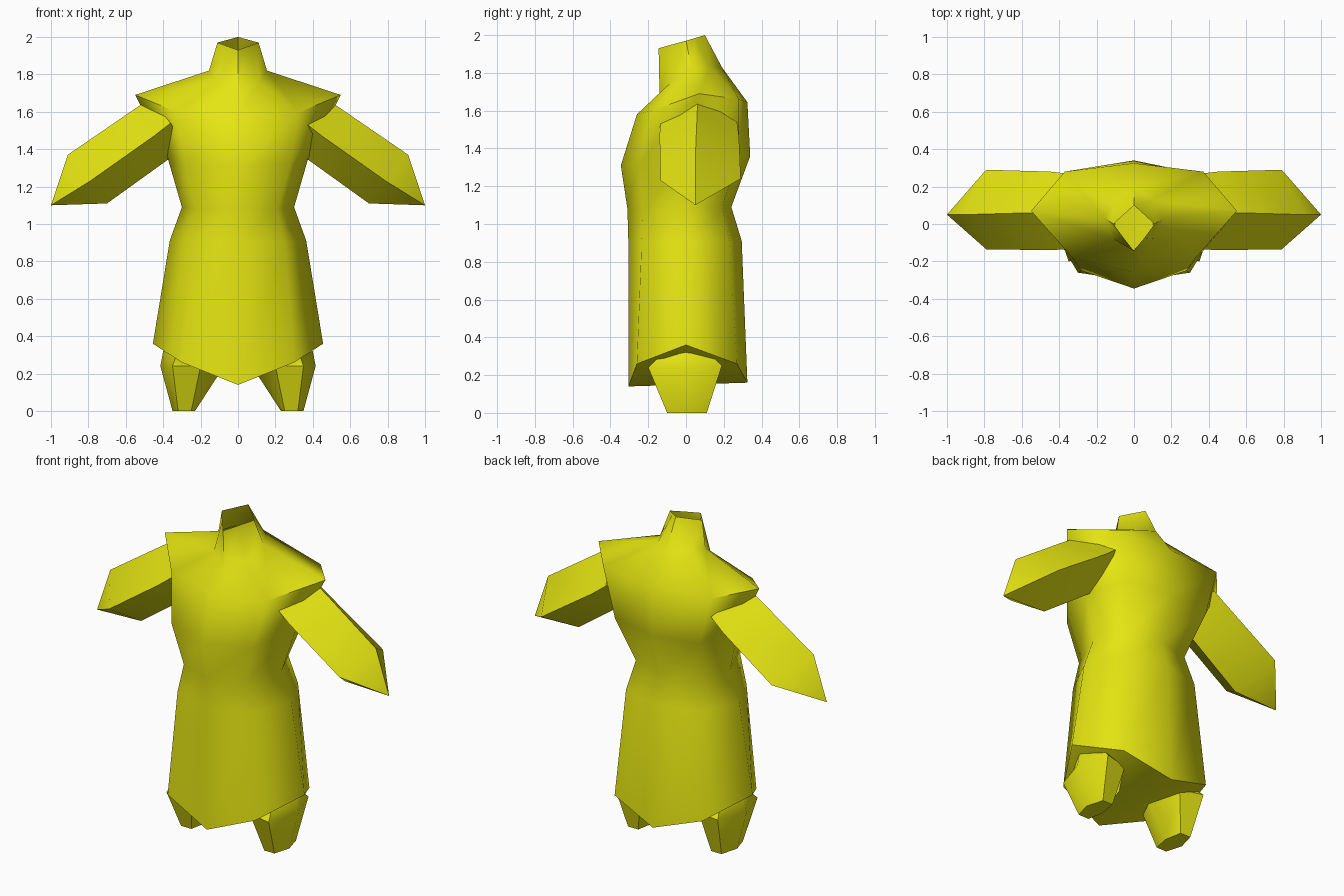
import bpy, bmesh, math

if "Cube" in bpy.data.objects:
    bpy.data.objects.remove(bpy.data.objects["Cube"])

yellow = bpy.data.materials.new("yellow")
yellow.diffuse_color = (0.78, 0.78, 0.006, 1)
yellow.use_nodes = True
yellow.node_tree.nodes["Principled BSDF"].inputs["Base Color"].default_value = yellow.diffuse_color


def loft(name, rings, start=None, end=None, extra=(), angle=60):
    """Bridge rings of points; start/end are cap faces as index lists or 'ngon'."""
    bm = bmesh.new()
    loops = [[bm.verts.new(p) for p in r] for r in rings]
    for a, b in zip(loops, loops[1:]):
        n = len(a)
        for i in range(n):
            bm.faces.new((a[i], a[(i + 1) % n], b[(i + 1) % n], b[i]))
    for loop, caps in ((loops[0], start), (loops[-1], end)):
        for f in caps or ():
            bm.faces.new([loop[i] for i in f])
    for tip in extra:
        v = bm.verts.new(tip)
        n = len(loops[-1])
        for i in range(n):
            bm.faces.new((loops[-1][i], loops[-1][(i + 1) % n], v))
    bmesh.ops.recalc_face_normals(bm, faces=bm.faces)
    me = bpy.data.meshes.new(name)
    bm.to_mesh(me)
    bm.free()
    me.materials.append(yellow)
    ob = bpy.data.objects.new(name, me)
    bpy.context.collection.objects.link(ob)
    bpy.ops.object.select_all(action='DESELECT')
    ob.select_set(True)
    bpy.context.view_layer.objects.active = ob
    bpy.ops.object.shade_smooth_by_angle(angle=math.radians(angle))
    return ob


def sym(half):
    """Front, front side, side, back side, back -> full eight-point ring."""
    return half + [(-x, y, z) for x, y, z in half[3:0:-1]]


# Robe from hem to open collar
robe = [
    [(0, -.305, .14), (.30, -.26, .26), (.455, 0, .36), (.30, .27, .26), (0, .325, .16)],
    [(0, -.305, .90), (.25, -.235, .90), (.365, 0, .91), (.25, .23, .91), (0, .295, .91)],
    [(0, -.31, 1.08), (.21, -.23, 1.08), (.30, 0, 1.09), (.21, .19, 1.09), (0, .24, 1.09)],
    [(0, -.345, 1.31), (.28, -.25, 1.32), (.375, .03, 1.35), (.29, .28, 1.36), (0, .34, 1.36)],
    [(0, -.26, 1.58), (.33, -.18, 1.60), (.55, .07, 1.69), (.37, .28, 1.66), (0, .325, 1.645)],
    [(0, -.14, 1.69), (.11, -.08, 1.75), (.155, .03, 1.82), (.10, .13, 1.83), (0, .19, 1.83)],
    [(0, -.145, 1.93), (.055, -.075, 1.95), (.11, 0, 1.97), (.055, .05, 1.985), (0, .10, 2.0)],
]
loft("robe", [sym(r) for r in robe],
     start=[(0, 1, 3, 4), (1, 2, 3), (0, 4, 5, 7), (5, 6, 7)])

for side, s in (("right", 1), ("left", -1)):
    def flip(ring):
        return [(s * x, y, z) for x, y, z in ring]

    # Sleeve with a pointed cuff: top, front, bottom, back
    loft(side + "_sleeve", [
        flip([(.47, .06, 1.67), (.36, -.135, 1.54), (.28, .05, 1.41), (.36, .27, 1.54)]),
        flip([(.56, .06, 1.61), (.45, -.14, 1.47), (.38, .05, 1.34), (.45, .28, 1.47)]),
        flip([(.91, .05, 1.37), (.79, -.135, 1.23), (.70, .05, 1.11), (.79, .29, 1.24)]),
    ], start=[(0, 1, 2, 3)], extra=flip([(1.0, .05, 1.10)]))

    # Tapered foot under the hem
    loft(side + "_foot", [
        flip([(.35, 0, 0), (.32, -.10, 0), (.25, -.10, 0), (.23, 0, 0), (.25, .11, 0), (.32, .11, 0)]),
        flip([(.415, 0, .24), (.35, -.20, .24), (.20, -.17, .24), (.10, 0, .20), (.20, .16, .24), (.35, .19, .25)]),
        flip([(.40, 0, .32), (.33, -.14, .30), (.22, -.12, .28), (.15, 0, .25), (.22, .12, .28), (.33, .14, .30)]),
    ], start=[range(6)], end=[range(6)], angle=50)
